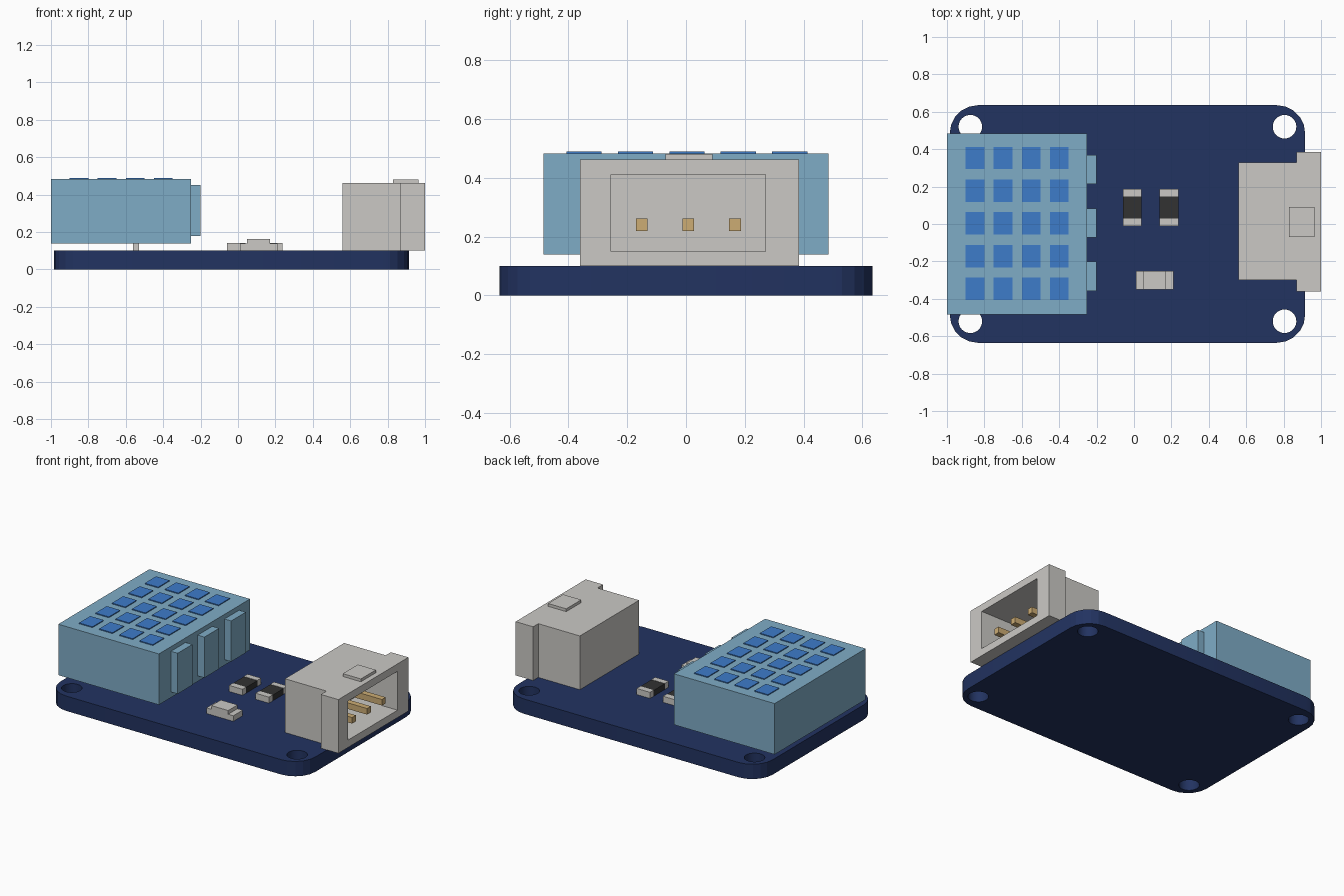
import bpy
import bmesh
from math import sin, cos, pi, radians

if "Cube" in bpy.data.objects:
    bpy.data.objects.remove(bpy.data.objects["Cube"], do_unlink=True)


def linear(c):
    c /= 255
    return c / 12.92 if c <= 0.04045 else ((c + 0.055) / 1.055) ** 2.4


def make_material(name, r, g, b):
    mat = bpy.data.materials.new(name)
    mat.use_nodes = True
    colour = (linear(r), linear(g), linear(b), 1)
    mat.diffuse_color = colour
    mat.node_tree.nodes["Principled BSDF"].inputs["Base Color"].default_value = colour
    return mat


NAVY = make_material("navy board", 34, 51, 97)
LIGHT_BLUE = make_material("light blue plastic", 127, 172, 198)
BLUE = make_material("vent blue", 61, 124, 202)
GREY = make_material("light grey", 203, 201, 197)
BRASS = make_material("brass", 204, 172, 116)
BLACK = make_material("black ceramic", 50, 50, 50)


def prism(name, outline, z0, z1, mat):
    """Upright solid with the given plan outline."""
    bm = bmesh.new()
    face = bm.faces.new([bm.verts.new((x, y, z0)) for x, y in outline])
    top = bmesh.ops.extrude_face_region(bm, geom=[face])["geom"]
    bmesh.ops.translate(bm, vec=(0, 0, z1 - z0),
                        verts=[v for v in top if isinstance(v, bmesh.types.BMVert)])
    bmesh.ops.recalc_face_normals(bm, faces=bm.faces)
    mesh = bpy.data.meshes.new(name)
    bm.to_mesh(mesh)
    bm.free()
    mesh.materials.append(mat)
    obj = bpy.data.objects.new(name, mesh)
    bpy.context.collection.objects.link(obj)
    return obj


def box(name, x0, x1, y0, y1, z0, z1, mat):
    return prism(name, [(x0, y0), (x1, y0), (x1, y1), (x0, y1)], z0, z1, mat)


def arc(cx, cy, r, start, sweep, steps):
    angles = [radians(start + sweep * i / steps) for i in range(steps + 1)]
    return [(cx + r * cos(a), cy + r * sin(a)) for a in angles]


def cut(target, cutter):
    """Subtract a solid, then discard it."""
    mod = target.modifiers.new("cut", 'BOOLEAN')
    mod.operation = 'DIFFERENCE'
    mod.solver = 'EXACT'
    mod.object = cutter
    bpy.context.view_layer.objects.active = target
    bpy.ops.object.modifier_apply(modifier=mod.name)
    bpy.data.objects.remove(cutter, do_unlink=True)


# Circuit board with rounded corners and four mounting holes
X0, X1, Y, R = -0.985, 0.915, 0.635, 0.15
outline = []
for cx, cy, start in ((X1 - R, Y - R, 0), (X0 + R, Y - R, 90),
                      (X0 + R, R - Y, 180), (X1 - R, R - Y, 270)):
    outline += arc(cx, cy, R, start, 90, 5)
board = prism("circuit_board", outline, 0, 0.10, NAVY)
for hx in (-0.875, 0.805):
    for hy in (-0.52, 0.52):
        cut(board, prism("hole_cutter", arc(hx, hy, 0.063, 0, 360, 32)[:-1], -0.1, 0.2, NAVY))
bpy.ops.object.select_all(action='DESELECT')
board.select_set(True)
bpy.context.view_layer.objects.active = board
bpy.ops.object.shade_smooth_by_angle(angle=radians(15))

# Sensor housing on short legs, with vent windows and side ribs
box("sensor_housing", -1.0, -0.25, -0.485, 0.485, 0.14, 0.483, LIGHT_BLUE)
for col in range(4):
    for row in range(5):
        x, y = -0.85 + 0.15 * col, 0.003 + 0.175 * (row - 2)
        box("sensor_vent", x - 0.05, x + 0.05, y - 0.06, y + 0.06, 0.48, 0.489, BLUE)
for i in (-1, 0, 1):
    y = 0.006 + 0.285 * i
    box("sensor_rib", -0.25, -0.20, y - 0.078, y + 0.078, 0.178, 0.452, LIGHT_BLUE)
for i in range(4):
    y = 0.15 * (i - 1.5)
    box("sensor_leg", -0.562, -0.53, y - 0.016, y + 0.016, 0.10, 0.14, GREY)

# Connector shell with a wider rim, open socket, latch and pins
shell = prism("connector_shell",
              [(0.56, -0.30), (0.87, -0.30), (0.87, -0.36), (1.0, -0.36),
               (1.0, 0.385), (0.87, 0.385), (0.87, 0.33), (0.56, 0.33)],
              0.10, 0.462, GREY)
cut(shell, box("socket_cutter", 0.68, 1.1, -0.255, 0.27, 0.15, 0.412, GREY))
box("connector_latch", 0.83, 0.965, -0.07, 0.09, 0.455, 0.481, GREY)
for i in (-1, 0, 1):
    y = 0.008 + 0.159 * i
    box("connector_pin", 0.67, 0.97, y - 0.02, y + 0.02, 0.22, 0.261, BRASS)

# Two chip resistors
for x in (-0.06, 0.137):
    box("resistor_body", x, x + 0.1, 0.03, 0.148, 0.10, 0.139, BLACK)
    for y in (-0.01, 0.148):
        box("resistor_terminal", x, x + 0.1, y, y + 0.04, 0.10, 0.141, GREY)

# Indicator lamp with a raised centre
box("lamp_base", 0.01, 0.21, -0.35, -0.25, 0.10, 0.138, GREY)
box("lamp_lens", 0.047, 0.172, -0.35, -0.25, 0.138, 0.163, GREY)
